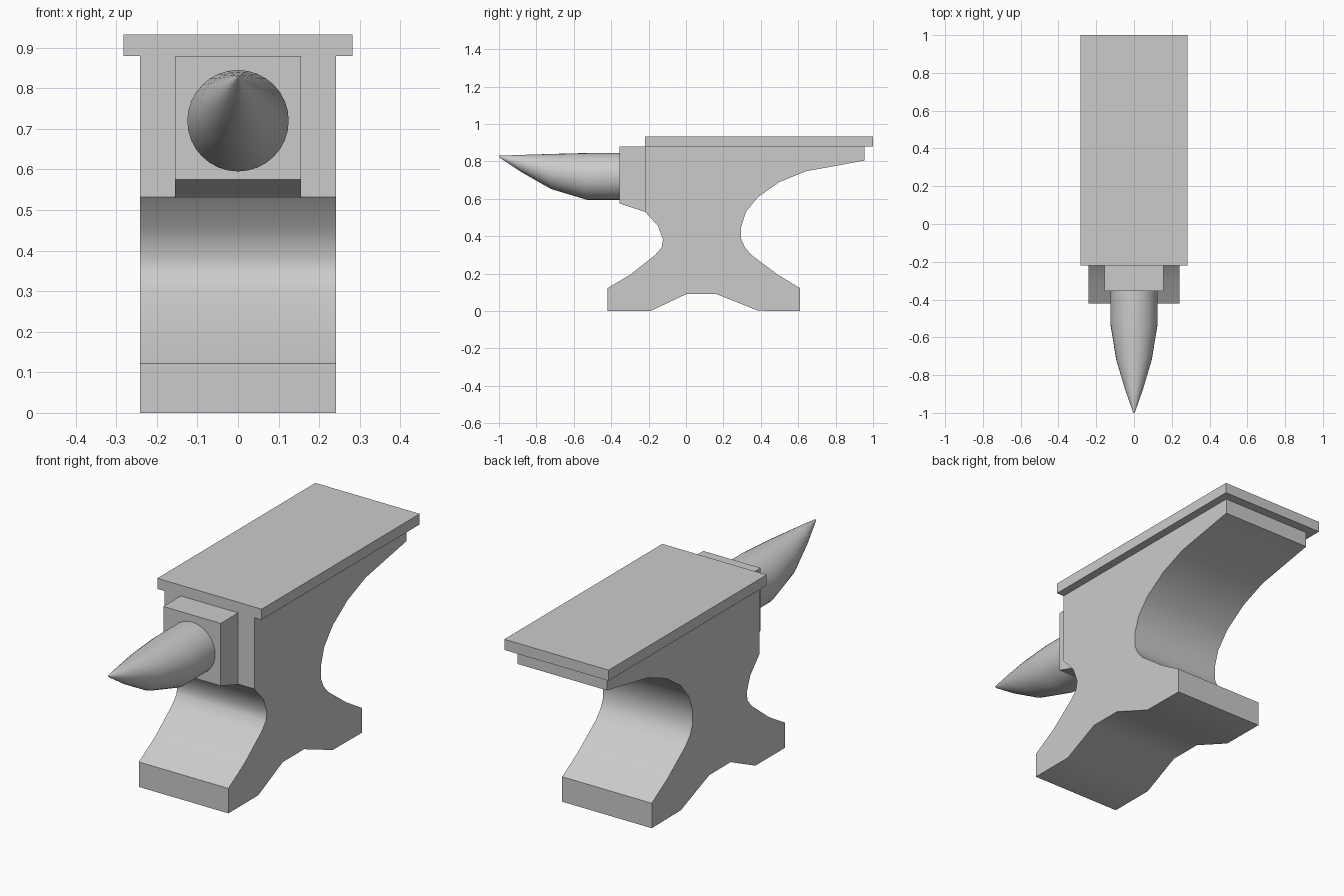
import bpy, bmesh, math

if "Cube" in bpy.data.objects:
    bpy.data.objects.remove(bpy.data.objects["Cube"])


def finish(name, bm, angle=32):
    bmesh.ops.recalc_face_normals(bm, faces=bm.faces)
    mesh = bpy.data.meshes.new(name)
    bm.to_mesh(mesh)
    bm.free()
    obj = bpy.data.objects.new(name, mesh)
    bpy.context.collection.objects.link(obj)
    bpy.ops.object.select_all(action='DESELECT')
    obj.select_set(True)
    bpy.context.view_layer.objects.active = obj
    bpy.ops.object.shade_smooth_by_angle(angle=math.radians(angle))
    return obj


def loft(name, rings, angle=32):
    """Closed solid through a list of equal-length point rings."""
    bm = bmesh.new()
    loops = [[bm.verts.new(p) for p in ring] for ring in rings]
    for a, b in zip(loops, loops[1:]):
        for i in range(len(a)):
            j = (i + 1) % len(a)
            bm.faces.new((a[i], a[j], b[j], b[i]))
    bm.faces.new(loops[0])
    bm.faces.new(loops[-1])
    return finish(name, bm, angle)


def extrude_side(name, profile, half_width, angle=32):
    """Extrude a (y, z) side profile symmetrically across x."""
    return loft(name, [[(x, y, z) for y, z in profile]
                       for x in (-half_width, half_width)], angle)


# Waisted body with heel overhang, feet and arched underside
extrude_side("anvil_body", [
    (-0.22, 0.88), (0.955, 0.88), (0.955, 0.805), (0.64, 0.747),
    (0.50, 0.69), (0.385, 0.61), (0.32, 0.53), (0.295, 0.45),
    (0.295, 0.385), (0.315, 0.34), (0.35, 0.30), (0.49, 0.195),
    (0.61, 0.122), (0.61, 0), (0.385, 0.002), (0.165, 0.09),
    (0, 0.09), (-0.19, 0), (-0.42, 0), (-0.42, 0.122),
    (-0.295, 0.197), (-0.165, 0.30), (-0.13, 0.34), (-0.123, 0.382),
    (-0.15, 0.455), (-0.22, 0.532)], 0.242)

# Flat face plate on top
extrude_side("face_plate", [(-0.22, 0.88), (1.0, 0.88),
                            (1.0, 0.932), (-0.22, 0.932)], 0.282)

# Block joining the horn, sloped underneath
extrude_side("horn_block", [(-0.22, 0.53), (-0.22, 0.88),
                            (-0.355, 0.88), (-0.355, 0.575)], 0.155)

# Round horn tapering towards its upper edge: (y, centre z, radius)
sections = [(-0.35, 0.72, 0.125), (-0.53, 0.72, 0.125),
            (-0.72, 0.746, 0.094), (-0.877, 0.788, 0.047),
            (-0.994, 0.825, 0.006), (-1.0, 0.827, 0.002)]
SIDES = 32
loft("horn", [[(r * math.cos(2 * math.pi * i / SIDES), y,
                z + r * math.sin(2 * math.pi * i / SIDES))
               for i in range(SIDES)] for y, z, r in sections], 40)
